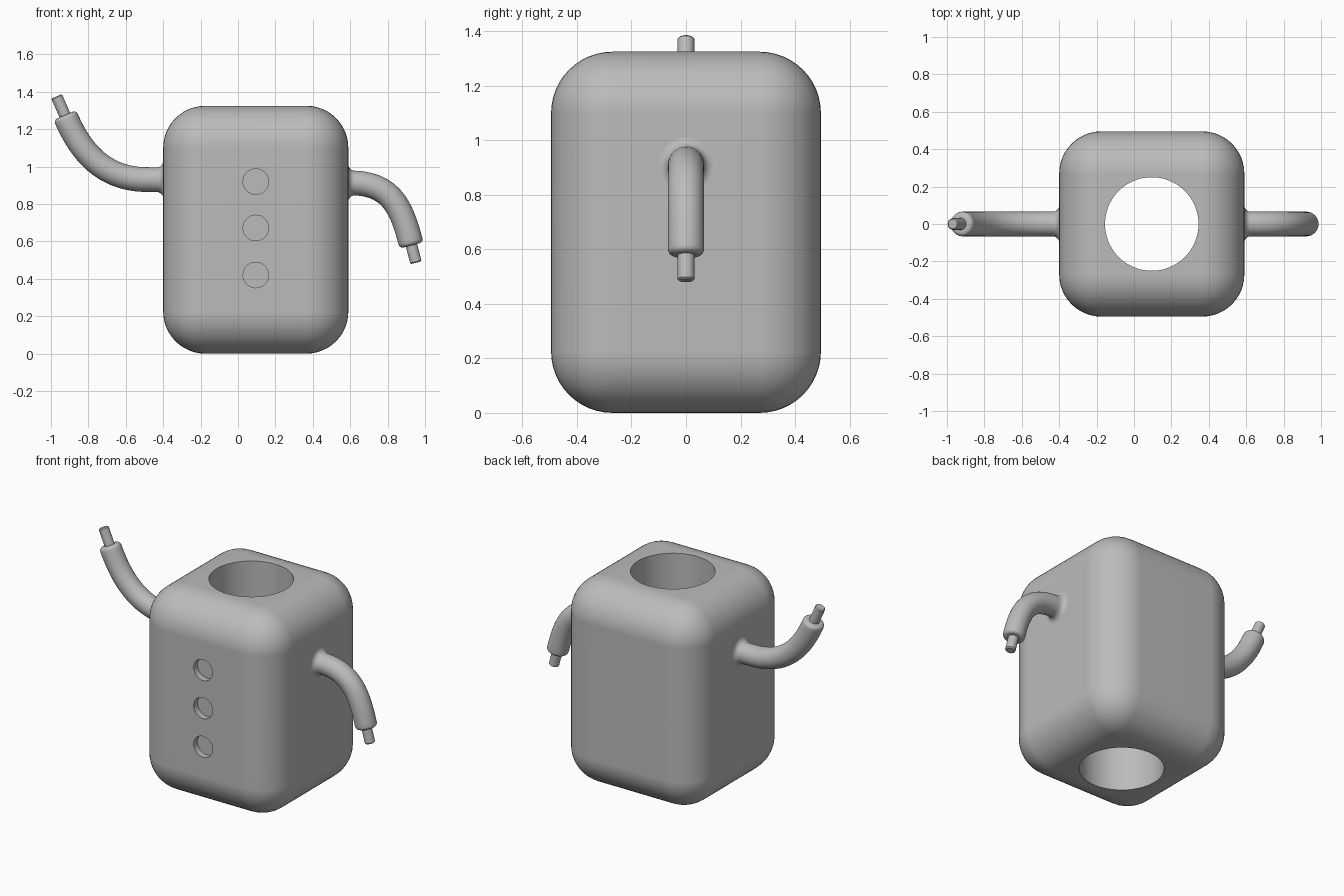
import bpy, bmesh, math
from mathutils import Vector

old = bpy.data.objects.get("Cube")
if old:
    bpy.data.objects.remove(old, do_unlink=True)

grey = bpy.data.materials.new("plain grey")
grey.use_nodes = True
COLOUR = (0.5, 0.5, 0.5, 1)
grey.diffuse_color = COLOUR
grey.node_tree.nodes["Principled BSDF"].inputs["Base Color"].default_value = COLOUR

CX, WIDTH, HEIGHT = 0.095, 0.99, 1.325


def activate(ob):
    bpy.ops.object.select_all(action='DESELECT')
    ob.select_set(True)
    bpy.context.view_layer.objects.active = ob


def apply_modifier(ob, name, kind, **settings):
    mod = ob.modifiers.new(name, kind)
    for key, value in settings.items():
        setattr(mod, key, value)
    activate(ob)
    bpy.ops.object.modifier_apply(modifier=mod.name)


def cut_cylinder(ob, radius, depth, location, rotation=(0, 0, 0)):
    bpy.ops.mesh.primitive_cylinder_add(vertices=64, radius=radius, depth=depth,
                                        location=location, rotation=rotation)
    cutter = bpy.context.object
    cutter.name = "hole_cutter"
    cutter.hide_render = True
    apply_modifier(ob, "hole", 'BOOLEAN', operation='DIFFERENCE', solver='EXACT', object=cutter)
    bpy.data.objects.remove(cutter, do_unlink=True)


# Rounded body with a bore from top to bottom
bpy.ops.mesh.primitive_cube_add(size=1, location=(CX, 0, HEIGHT / 2))
body = bpy.context.object
body.name = "body"
body.scale = (WIDTH, WIDTH, HEIGHT)
bpy.ops.object.transform_apply(location=False, rotation=False, scale=True)
body.data.materials.append(grey)
apply_modifier(body, "rounding", 'BEVEL', width=0.225, segments=12)
cut_cylinder(body, 0.25, 2, (CX, 0, HEIGHT / 2))

# Three shallow button sockets on the front
for z in (0.42, 0.672, 0.92):
    cut_cylinder(body, 0.068, 0.08, (CX, -WIDTH / 2, z), (math.pi / 2, 0, 0))

activate(body)
bpy.ops.object.shade_smooth_by_angle(angle=math.radians(35))
weighted = body.modifiers.new("clean shading", 'WEIGHTED_NORMAL')
weighted.keep_sharp = True


def bezier(a, b, c, d, t):
    s = 1 - t
    return a * s**3 + b * (3 * s * s * t) + c * (3 * s * t * t) + d * t**3


def make_arm(name, root_x, points, radius=0.066, pin_radius=0.031, pin_length=0.11):
    """Sweep round sections along a path in the xz plane, ending in a thin pin."""
    a, b, c, d = [Vector((x, 0, z)) for x, z in points]
    side = math.copysign(1, a.x)
    out = Vector((side, 0, 0))
    sections = [(Vector((root_x - side * 0.08, 0, a.z)), out, 0.1)]
    # Flared fillet where the arm leaves the body
    fillet = 0.034
    for i in range(7):
        ang = i / 6 * math.pi / 2
        sections.append((Vector((root_x + side * fillet * (1 - math.cos(ang)), 0, a.z)), out,
                         radius + fillet * (1 - math.sin(ang))))
    # Bent tube
    end_dir = (d - c).normalized()
    for i in range(1, 25):
        t = i / 24
        tangent = (bezier(a, b, c, d, min(1, t + 0.01)) - bezier(a, b, c, d, t - 0.01)).normalized()
        sections.append((bezier(a, b, c, d, t), tangent if i < 24 else end_dir, radius))
    # Rounded shoulder, then the pin
    edge = 0.022
    for i in range(1, 6):
        ang = i / 5 * math.pi / 2
        sections.append((d + end_dir * edge * math.sin(ang), end_dir,
                         radius - edge * (1 - math.cos(ang))))
    for along, r in ((edge, pin_radius), (pin_length - 0.006, pin_radius),
                     (pin_length, pin_radius - 0.006)):
        sections.append((d + end_dir * along, end_dir, r))

    bm = bmesh.new()
    rings = []
    count = 32
    across = Vector((0, 1, 0))
    for centre, tangent, r in sections:
        up = tangent.cross(across)
        angles = [2 * math.pi * k / count for k in range(count)]
        rings.append([bm.verts.new(centre + (across * math.cos(g) + up * math.sin(g)) * r)
                      for g in angles])
    for low, high in zip(rings, rings[1:]):
        for k in range(count):
            n = (k + 1) % count
            bm.faces.new((low[k], low[n], high[n], high[k]))
    bm.faces.new(rings[0])
    bm.faces.new(rings[-1])
    bmesh.ops.recalc_face_normals(bm, faces=bm.faces)
    mesh = bpy.data.meshes.new(name)
    bm.to_mesh(mesh)
    bm.free()
    ob = bpy.data.objects.new(name, mesh)
    bpy.context.collection.objects.link(ob)
    mesh.materials.append(grey)
    activate(ob)
    bpy.ops.object.shade_smooth_by_angle(angle=math.radians(40))


# Raised right arm and lowered left arm
make_arm("right_arm", CX - WIDTH / 2, [(-0.48, 0.93), (-0.72, 0.93), (-0.84, 1.08), (-0.917, 1.255)],
         pin_length=0.132)
make_arm("left_arm", CX + WIDTH / 2, [(0.63, 0.912), (0.82, 0.9), (0.875, 0.78), (0.922, 0.6)],
         pin_length=0.118)
